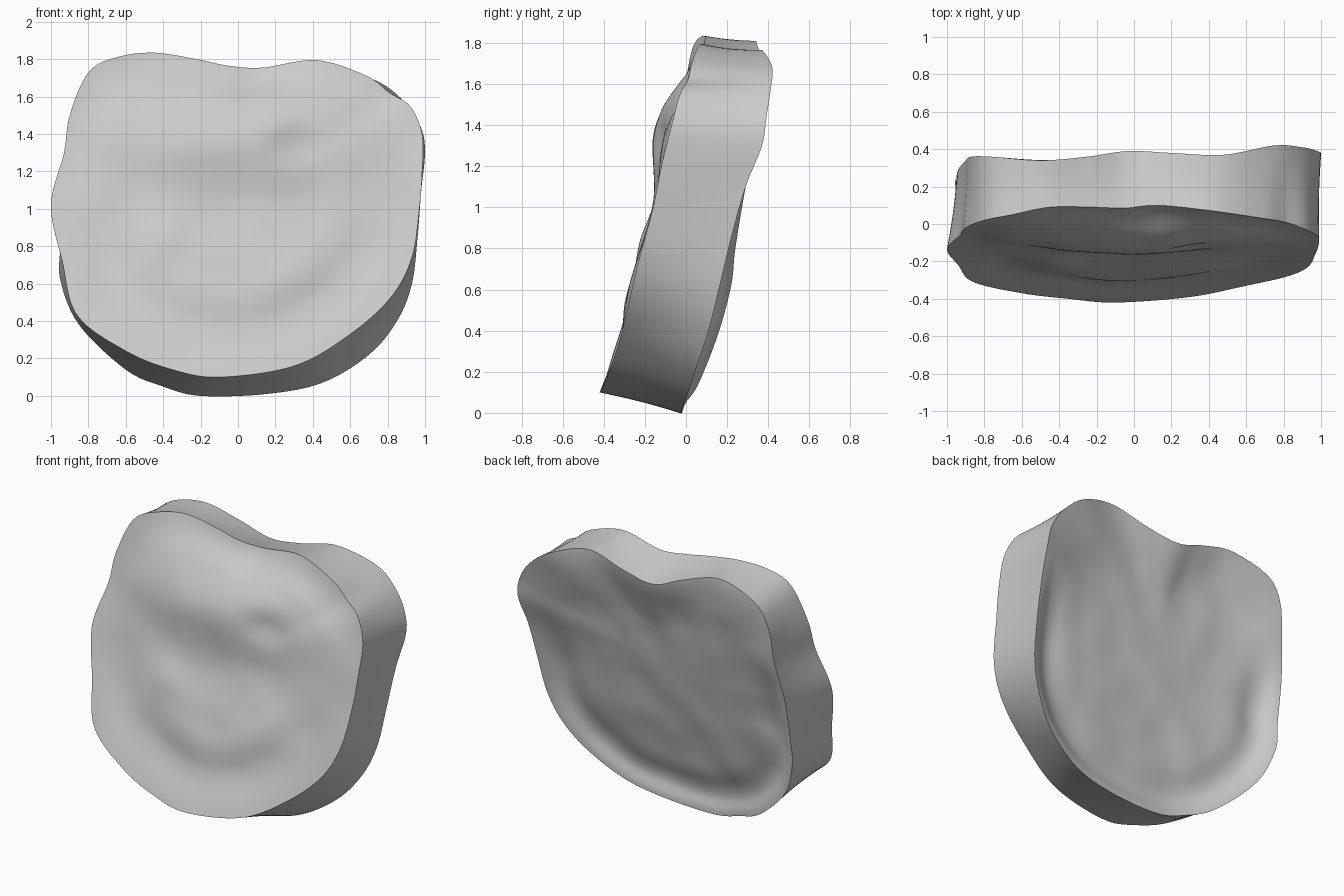
import bpy, bmesh
from math import atan2, pi, sin, exp
from mathutils import Vector, noise

if "Cube" in bpy.data.objects:
    bpy.data.objects.remove(bpy.data.objects["Cube"])

N, RINGS, WALL = 180, 44, 12

# Rim control points (x, y, z), anticlockwise from the bottom, seen from the front
FRONT = [(-.1, -.42, .10), (.3, -.39, .16), (.6, -.33, .33), (.82, -.28, .53), (.93, -.23, .74),
         (.97, -.16, 1.0), (.985, -.12, 1.2), (.985, -.07, 1.4), (.92, -.03, 1.55), (.81, .01, 1.62), (.69, .03, 1.71),
         (.42, .07, 1.795), (.13, .10, 1.755), (-.05, .085, 1.765), (-.22, .09, 1.80), (-.45, .09, 1.835),
         (-.65, .05, 1.81), (-.8, .02, 1.73), (-.9, -.02, 1.5), (-.93, -.06, 1.3), (-1.0, -.135, 1.02),
         (-.94, -.22, .72), (-.86, -.31, .43), (-.6, -.37, .24), (-.35, -.40, .14)]
BACK = [(-.2, -.02, 0), (.15, -.02, .01), (.45, 0, .07), (.7, .05, .22), (.85, .11, .4),
        (.93, .16, .6), (.96, .22, .85), (.98, .29, 1.1), (1.0, .37, 1.3), (.98, .39, 1.43),
        (.9, .41, 1.56), (.75, .42, 1.68), (.48, .37, 1.765), (.2, .38, 1.70), (-.03, .39, 1.67),
        (-.25, .36, 1.75), (-.5, .34, 1.81), (-.77, .36, 1.73), (-.87, .36, 1.58), (-.9, .34, 1.35),
        (-.94, .29, 1.1), (-.95, .24, .8), (-.95, .22, .62), (-.85, .155, .38), (-.6, .06, .14), (-.4, .0, .05)]


def rim(points):
    """Closed Catmull-Rom curve resampled at equal angles about (0, 1)."""
    p, dense = [Vector(q) for q in points], []
    for i in range(len(p)):
        a, b, c, d = (p[(i + k) % len(p)] for k in (-1, 0, 1, 2))
        for j in range(16):
            t = j / 16
            v = (2*b + (c - a)*t + (2*a - 5*b + 4*c - d)*t*t + (3*b - a - 3*c + d)*t**3) / 2
            dense.append((atan2(v.x, 1 - v.z) % (2*pi), v))
    dense.sort(key=lambda e: e[0])
    dense = [(dense[-1][0] - 2*pi, dense[-1][1])] + dense + [(dense[0][0] + 2*pi, dense[0][1])]
    out, k = [], 0
    for i in range(N):
        t = 2*pi*i/N
        while dense[k + 1][0] < t:
            k += 1
        (t0, v0), (t1, v1) = dense[k], dense[k + 1]
        out.append(v0.lerp(v1, (t - t0) / max(t1 - t0, 1e-6)))
    return out


def smooth(a, b, v):
    t = min(max((v - a) / (b - a), 0), 1)
    return t*t*(3 - 2*t)


def bump(x, z, cx, cz, rx, rz):
    return exp(-((x - cx)/rx)**2 - ((z - cz)/rz)**2)


def front_y(x, z, s):
    # swollen upper half, ledge and groove above the lower lip, soft lumps
    low = smooth(1.1, .7, z)
    y = -.44 + .3*z + .022*bump(s, 0, .75, 0, .15, 1)*low
    y -= .022*smooth(.7, .45, s)*low
    y -= .125*bump(x, z, 0, 1.39, .65, .28)*smooth(1, .75, s)
    y -= .015*bump(x, z, .25, 1.52, .2, .12) + .02*bump(x, z, -.38, .85, .12, .12)
    y += .025*bump(x, z, .3, 1.34, .15, .1)
    return y + .008*noise.noise(Vector((x*4, z*4, 1))) * (1 - s**4)


def back_y(x, z, s):
    # raised border with a trough low down, broad shallow dish higher up
    low = smooth(1.4, .8, z)
    y = -.02 + .245*z - .03*smooth(1, .88, s)*low - .045*smooth(1, .45, s)*(1 - low)
    y -= .025*bump(s, 0, .84, 0, .1, 1)*low
    return y + .01*noise.noise(Vector((x*4, z*4, 7))) * (1 - s**4)


bm = bmesh.new()


def bridge(a, b):
    for i in range(N):
        j = (i + 1) % N
        bm.faces.new((a[i], a[j], b[j], b[i]))


def cap(edge, surface):
    """Concentric rings filling a rim with a sculpted surface."""
    prev, rims = edge, [v.co.copy() for v in edge]
    for r in range(1, RINGS):
        s, ring = 1 - r / RINGS, []
        for p in rims:
            x, z = p.x*s, 1 + (p.z - 1)*s
            fix = (p.y - surface(p.x, p.z, 1)) * s**3
            ring.append(bm.verts.new((x, surface(x, z, s) + fix, z)))
        bridge(prev, ring)
        prev = ring
    c = bm.verts.new((0, surface(0, 1, 0), 1))
    for i in range(N):
        bm.faces.new((prev[i], prev[(i + 1) % N], c))


# Side wall with a slight waist
front, back = rim(FRONT), rim(BACK)
loops = []
for w in range(WALL + 1):
    t = w / WALL
    ring = []
    for f, b in zip(front, back):
        p = f.lerp(b, t)
        k = 1 - .006*sin(pi*t)
        ring.append(bm.verts.new((p.x*k, p.y, 1 + (p.z - 1)*k)))
    loops.append(ring)
for a, b in zip(loops, loops[1:]):
    bridge(a, b)

# Front and back faces
cap(loops[0], front_y)
cap(loops[-1], back_y)
bmesh.ops.recalc_face_normals(bm, faces=bm.faces)

mesh = bpy.data.meshes.new("bone_disc")
bm.to_mesh(mesh)
bm.free()
disc = bpy.data.objects.new("bone_disc", mesh)
bpy.context.collection.objects.link(disc)
bpy.context.view_layer.objects.active = disc
disc.select_set(True)
bpy.ops.object.shade_smooth_by_angle(angle=.75)
